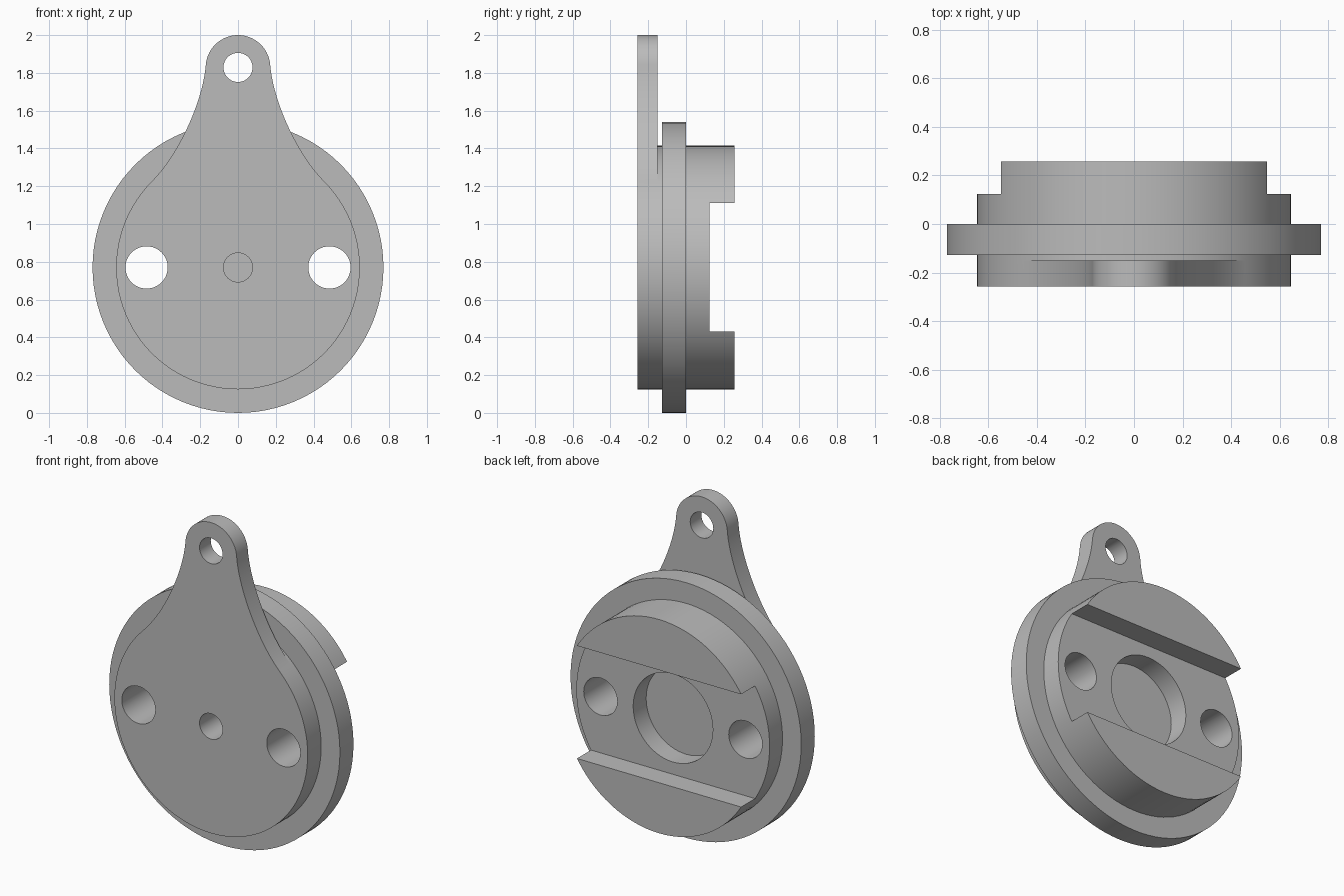
import bpy, bmesh
from math import sin, cos, pi, radians
from mathutils import Vector
from mathutils.geometry import interpolate_bezier

old = bpy.data.objects.get("Cube")
if old:
    bpy.data.objects.remove(old)

AXIS_Z = 0.77      # height of the disc axis
HUB_R = 0.645
FRONT, BACK = -0.257, 0.257
TAB_Z, TAB_R = 1.829, 0.171

grey = bpy.data.materials.new("plain grey")
grey.use_nodes = True
colour = (0.5, 0.5, 0.5, 1)
grey.diffuse_color = colour
grey.node_tree.nodes["Principled BSDF"].inputs["Base Color"].default_value = colour


def extrude_outline(name, points, y0, y1):
    """Solid made from an x/z outline pushed from y0 to y1."""
    bm = bmesh.new()
    face = bm.faces.new([bm.verts.new((x, y0, z)) for x, z in points])
    ext = bmesh.ops.extrude_face_region(bm, geom=[face])
    moved = [v for v in ext["geom"] if isinstance(v, bmesh.types.BMVert)]
    bmesh.ops.translate(bm, verts=moved, vec=(0, y1 - y0, 0))
    bmesh.ops.recalc_face_normals(bm, faces=bm.faces)
    mesh = bpy.data.meshes.new(name)
    bm.to_mesh(mesh)
    bm.free()
    mesh.materials.append(grey)
    obj = bpy.data.objects.new(name, mesh)
    bpy.context.collection.objects.link(obj)
    return obj


def arc(r, z, start, end, steps):
    angles = [radians(start + (end - start) * i / steps) for i in range(steps + 1)]
    return [(r * cos(a), z + r * sin(a)) for a in angles]


def disc(name, r, y0, y1, x=0, z=AXIS_Z, sides=96):
    ring = arc(r, z, 0, 360, sides)[:-1]
    return extrude_outline(name, [(px + x, pz) for px, pz in ring], y0, y1)


def combine(target, other, operation):
    mod = target.modifiers.new(operation.title(), 'BOOLEAN')
    mod.operation, mod.solver, mod.object = operation, 'EXACT', other
    bpy.context.view_layer.objects.active = target
    bpy.ops.object.modifier_apply(modifier=mod.name)
    bpy.data.objects.remove(other)


# Teardrop front plate: large arc, flared neck, rounded tab
big_arc = arc(HUB_R, AXIS_Z, -225, 45, 72)
tab_arc = arc(TAB_R, TAB_Z, 5, 175, 32)
neck = [(p.x, p.y) for p in interpolate_bezier(
    Vector(big_arc[-1]), Vector((0.315, 1.367)), Vector((0.185, 1.65)),
    Vector(tab_arc[0]), 20)][1:-1]
other_neck = [(-x, z) for x, z in reversed(neck)]
body = extrude_outline("mounting_disc", big_arc + neck + tab_arc + other_neck, FRONT, -0.15)

# Hub and flange
combine(body, disc("hub", HUB_R, -0.15, BACK), 'UNION')
combine(body, disc("flange", 0.77, -0.128, 0.001), 'UNION')

# Wide slot across the back
slot = [(-1, 0.43), (1, 0.43), (1, 1.11), (-1, 1.11)]
combine(body, extrude_outline("slot_cutter", slot, 0.124, 0.5), 'DIFFERENCE')

# Round recess and through holes
combine(body, disc("recess_cutter", 0.266, 0, 0.5, sides=64), 'DIFFERENCE')
for x, z, r in ((0, AXIS_Z, 0.077), (-0.484, AXIS_Z, 0.112),
                (0.484, AXIS_Z, 0.112), (0, TAB_Z, 0.077)):
    combine(body, disc("hole_cutter", r, -0.5, 0.5, x, z, 48), 'DIFFERENCE')

# Smooth the curved walls, keep rims sharp
body.select_set(True)
bpy.context.view_layer.objects.active = body
bpy.ops.object.shade_smooth_by_angle(angle=radians(30))
